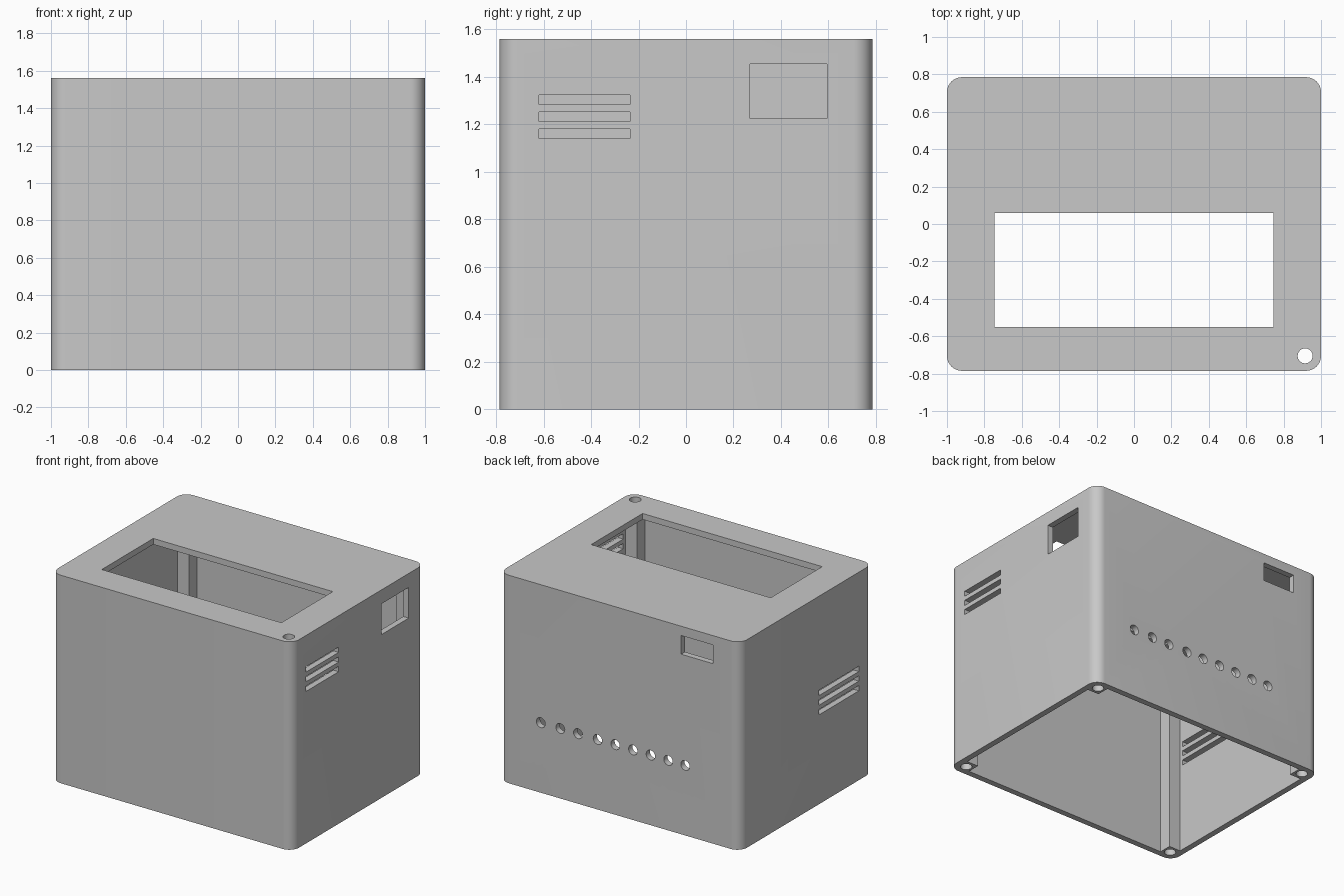
import bpy
import math
from mathutils import Matrix

if "Cube" in bpy.data.objects:
    bpy.data.objects.remove(bpy.data.objects["Cube"], do_unlink=True)

HX, HY, H = 1.0, 0.785, 1.56      # half width, half depth, height
WALL, POST, RADIUS = 0.045, 0.14, 0.08

grey = bpy.data.materials.new("light grey plastic")
grey.use_nodes = True
colour = (0.58, 0.58, 0.58, 1)
grey.diffuse_color = colour
grey.node_tree.nodes["Principled BSDF"].inputs["Base Color"].default_value = colour


def prism(name, outline, z0, z1):
    """Closed solid from a counter-clockwise outline."""
    n = len(outline)
    verts = [(x, y, z) for z in (z0, z1) for x, y in outline]
    faces = [list(reversed(range(n))), list(range(n, 2 * n))]
    faces += [(i, (i + 1) % n, n + (i + 1) % n, n + i) for i in range(n)]
    mesh = bpy.data.meshes.new(name)
    mesh.from_pydata(verts, [], faces)
    mesh.materials.append(grey)
    obj = bpy.data.objects.new(name, mesh)
    bpy.context.collection.objects.link(obj)
    return obj


def circle(cx, cy, r, n=32):
    return [(cx + r * math.cos(2 * math.pi * i / n),
             cy + r * math.sin(2 * math.pi * i / n)) for i in range(n)]


def rounded_rect(hx, hy, r, steps=10):
    pts = []
    for k, (sx, sy) in enumerate([(1, 1), (-1, 1), (-1, -1), (1, -1)]):
        for i in range(steps + 1):
            a = math.pi / 2 * (k + i / steps)
            pts.append((sx * (hx - r) + r * math.cos(a), sy * (hy - r) + r * math.sin(a)))
    return pts


def cut(tool):
    """Subtract a solid from the case and discard it."""
    mod = case.modifiers.new("cut", "BOOLEAN")
    mod.operation = "DIFFERENCE"
    mod.solver = "EXACT"
    mod.object = tool
    bpy.context.view_layer.objects.active = case
    bpy.ops.object.modifier_apply(modifier=mod.name)
    bpy.data.objects.remove(tool, do_unlink=True)


def cut_box(x0, x1, y0, y1, z0, z1):
    cut(prism("box_cutter", [(x0, y0), (x1, y0), (x1, y1), (x0, y1)], z0, z1))


# Case body with rounded upright corners
case = prism("enclosure_case", rounded_rect(HX, HY, RADIUS), 0, H)

# Cavity open at the bottom, notched to leave four screw posts
ix, iy, px, py = HX - WALL, HY - WALL, HX - POST, HY - POST
quarter = [(ix, py), (px, py), (px, iy)]
cavity = (quarter + [(-x, y) for x, y in reversed(quarter)]
          + [(-x, -y) for x, y in quarter] + [(x, -y) for x, y in reversed(quarter)])
cut(prism("cavity_cutter", cavity, -0.1, H - WALL))

# Screw holes: the front left one passes through the top
for sx in (-1, 1):
    for sy in (-1, 1):
        top = H + 0.1 if (sx, sy) == (1, -1) else H - 0.1
        cut(prism("screw_cutter", circle(sx * 0.915, sy * 0.705, 0.04), -0.1, top))

# Display opening in the top
cut_box(-0.745, 0.745, -0.55, 0.06, H - 0.1, H + 0.1)

# Side vents and side port
for i in range(3):
    z = 1.14 + 0.0725 * i
    cut_box(0.9, 1.1, -0.62, -0.235, z, z + 0.04)
    cut_box(-1.1, -0.9, -0.62, -0.15, z - 0.47, z - 0.43)
cut_box(0.9, 1.1, 0.27, 0.595, 1.225, 1.455)

# Back port
cut_box(-0.775, -0.51, 0.7, 0.9, 1.35, 1.49)

# Row of cable holes in the back
for x in (0.655, 0.493, 0.346, 0.183, 0.037, -0.11, -0.256, -0.402, -0.543):
    hole = prism("cable_cutter", circle(0, 0, 0.037, 24), -0.12, 0.12)
    hole.data.transform(Matrix.Translation((x, HY, 0.525)) @ Matrix.Rotation(math.pi / 2, 4, "X"))
    cut(hole)

# Smooth the rounded corners and holes, keep edges sharp
bpy.ops.object.select_all(action="DESELECT")
case.select_set(True)
bpy.context.view_layer.objects.active = case
bpy.ops.object.shade_smooth_by_angle(angle=math.radians(30))
